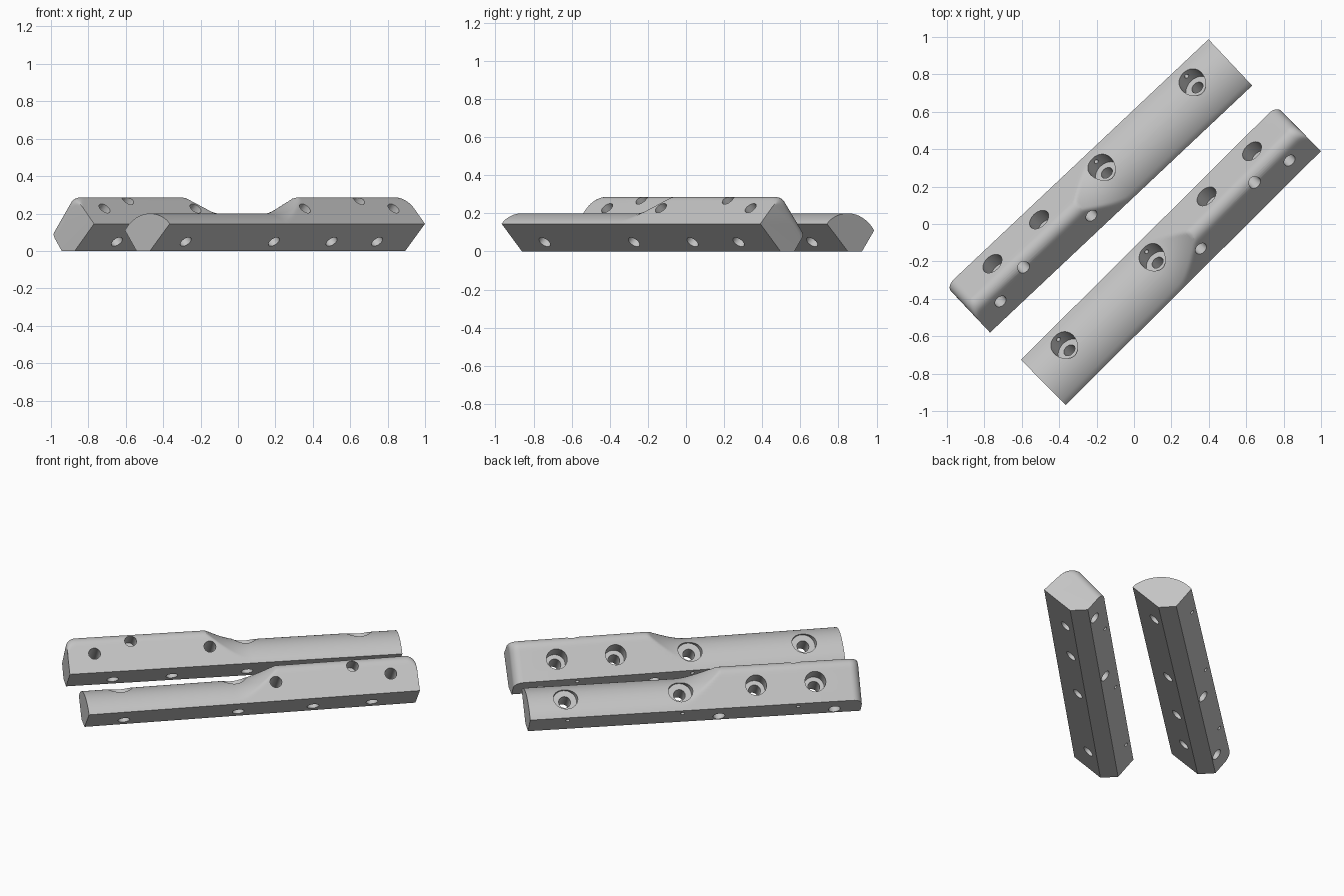
import bpy, bmesh, math
from mathutils import Vector, Matrix

if "Cube" in bpy.data.objects:
    bpy.data.objects.remove(bpy.data.objects["Cube"])

LENGTH, WIDTH = 1.925, 0.34

grey = bpy.data.materials.new("plain grey")
grey.diffuse_color = (0.55, 0.55, 0.55, 1)
grey.use_nodes = True
grey.node_tree.nodes["Principled BSDF"].inputs["Base Color"].default_value = grey.diffuse_color


def ridge_height(u, d):
    """Rounded ridge: two sloping faces with a fillet; d insets the left face."""
    r = 0.06
    base = 0.11 - d * 1.562
    left, right = base + 1.2 * u, 0.485 - u
    cu = (0.485 - base + r * (1.562 - 1.414)) / 2.2
    cz = 0.485 - cu - r * 1.414
    if cu - r * 0.768 < u < cu + r * 0.707:
        return cz + math.sqrt(r * r - (u - cu) ** 2)
    return min(left, right)


def section(t):
    """Cross-section (u, z) at distance t from the tall end."""
    f = 0.055
    d = f - math.sqrt(max(0, f * f - (f - t) ** 2)) if t < f else 0
    start = 0.635 * d
    pts = []
    n = 32
    for i in range(n + 1):
        u = start + (WIDTH - start) * i / n
        z = ridge_height(u, d)
        if t > 0.74:
            dome = -0.048 + math.sqrt(0.0616 - (u - 0.19) ** 2)
            lift = 0.12 * (max(0, 1.06 - t) / 0.3) ** 2
            z = min(z, dome + lift)
        pts.append((u, max(z, 0.11 - 1.26 * start)))
    pts[0] = (start, 0.11 - 1.26 * start)
    pts[-1] = (WIDTH, 0.145)
    return pts + [(0.19, 0), (0.088, 0)]


def finish(bm, name):
    bmesh.ops.recalc_face_normals(bm, faces=bm.faces)
    me = bpy.data.meshes.new(name)
    bm.to_mesh(me)
    bm.free()
    ob = bpy.data.objects.new(name, me)
    bpy.context.collection.objects.link(ob)
    me.materials.append(grey)
    return ob


def make_bar(name, origin, along, across):
    a, c, o = Vector(along), Vector(across), Vector(origin)

    def place(t, u, z):
        return o + a * t + c * u + Vector((0, 0, z))

    # lofted body
    stations = [0.055 * (1 - math.cos(math.pi / 2 * i / 8)) for i in range(9)]
    stations += [0.4, 0.74] + [0.76 + 0.0125 * i for i in range(25)] + [LENGTH]
    bm = bmesh.new()
    rings = [[bm.verts.new(place(t, u, z)) for u, z in section(t)] for t in stations]
    for p, q in zip(rings, rings[1:]):
        for i in range(len(p)):
            j = (i + 1) % len(p)
            bm.faces.new((p[i], p[j], q[j], q[i]))
    bm.faces.new(rings[0])
    bm.faces.new(rings[-1])
    bar = finish(bm, name)

    def drill(t, p, q, radius, sides=32):
        """Cut a round hole between section points p and q."""
        p3, q3 = place(t, *p), place(t, *q)
        axis = q3 - p3
        cut = bmesh.new()
        bmesh.ops.create_cone(
            cut, cap_ends=True, segments=sides, radius1=radius, radius2=radius,
            depth=axis.length,
            matrix=Matrix.Translation((p3 + q3) / 2) @ axis.to_track_quat('Z', 'Y').to_matrix().to_4x4())
        cutter = finish(cut, "hole_cutter")
        cutter.hide_render = True
        mod = bar.modifiers.new("hole", 'BOOLEAN')
        mod.operation, mod.solver, mod.object = 'DIFFERENCE', 'EXACT', cutter
        bpy.context.view_layer.objects.active = bar
        bpy.ops.object.modifier_apply(modifier=mod.name)
        bpy.data.objects.remove(cutter)

    # counterbored bolt holes through the left slope
    for t, r in ((0.262, 0.06), (0.605, 0.06), (1.04, 0.07), (1.705, 0.07)):
        drill(t, (-0.06, 0.343), (0.147, 0.141), r)
        drill(t, (0.05, 0.235), (0.34, -0.048), 0.034)
    # plain holes through the right slope
    for t in (0.155, 0.823):
        drill(t, (0.355, 0.325), (-0.05, -0.08), 0.034)
    # blind hole, and narrow pin holes out of the lower left face
    drill(0.37, (0.305, 0.365), (0.125, 0.185), 0.034)
    for t in (0.37, 1.04, 1.705):
        drill(t, (0.14, 0.2), (-0.03, 0.03), 0.012, 16)

    bpy.ops.object.select_all(action='DESELECT')
    bar.select_set(True)
    bpy.context.view_layer.objects.active = bar
    bpy.ops.object.shade_smooth_by_angle(angle=math.radians(25))


# mirrored pair of bars
make_bar("back_bar", (-1.003, -0.333, 0), (0.728, 0.686, 0), (0.686, -0.728, 0))
make_bar("front_bar", (0.76, 0.631, 0), (-0.709, -0.705, 0), (0.705, -0.709, 0))
